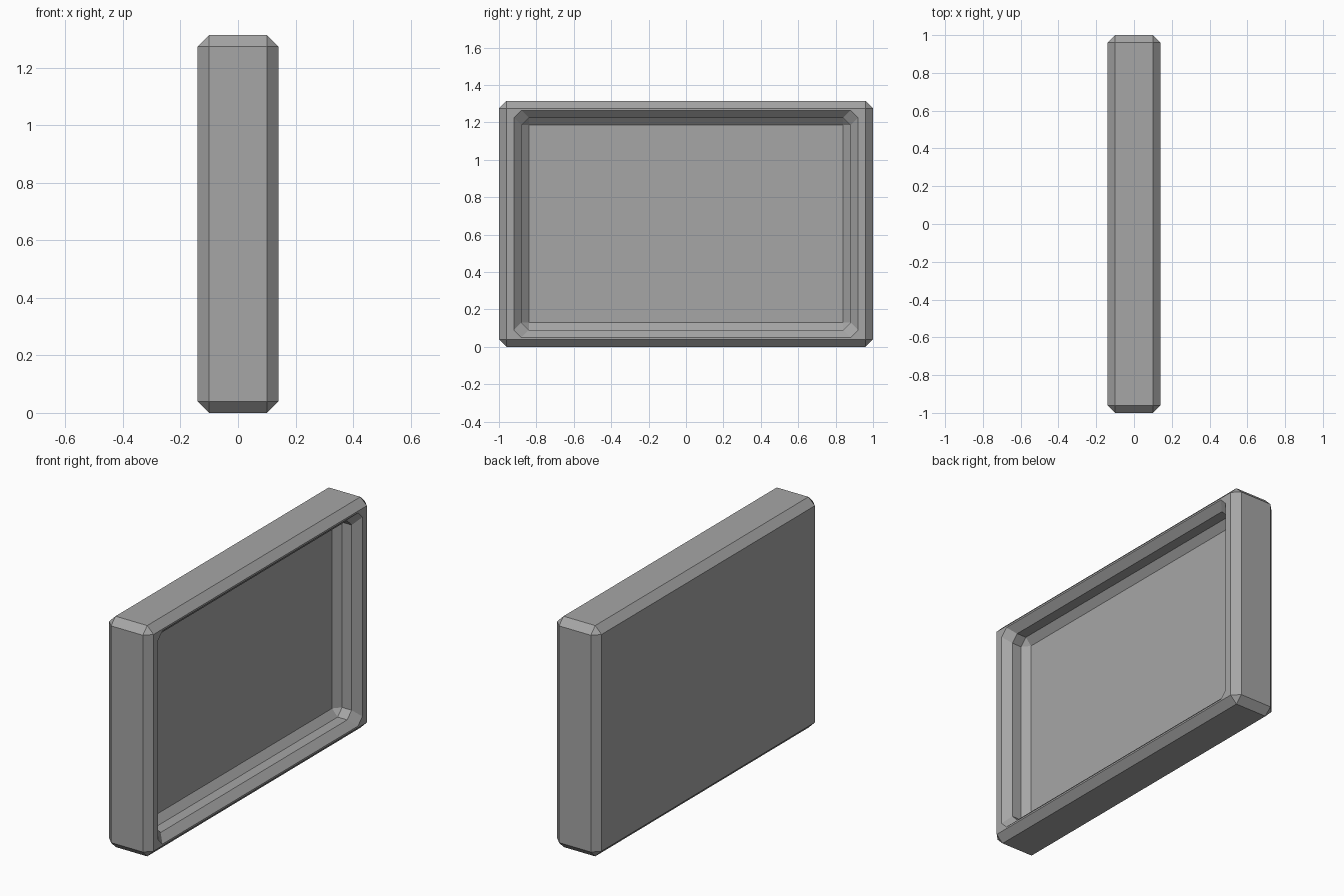
import bpy
import bmesh

cube = bpy.data.objects.get("Cube")
if cube:
    bpy.data.objects.remove(cube, do_unlink=True)

HALF_Y, HEIGHT = 1.0, 1.315
BEVEL = 0.04


def grey_material():
    mat = bpy.data.materials.new("mid grey")
    mat.use_nodes = True
    colour = (0.38, 0.38, 0.38, 1)
    mat.diffuse_color = colour
    mat.node_tree.nodes["Principled BSDF"].inputs["Base Color"].default_value = colour
    return mat


def ring(bm, x, inset_y, inset_z, cut):
    """Rectangle across the tray at depth x, with its corners cut off."""
    y, z = HALF_Y - inset_y, HEIGHT / 2 - inset_z
    outline = []
    for sy, sz, flip in ((1, 1, 0), (-1, 1, 1), (-1, -1, 0), (1, -1, 1)):
        pair = [(sy * y, sz * (z - cut)), (sy * (y - cut), sz * z)]
        outline += pair[::-1] if flip else pair
    return [bm.verts.new((x, a, b + HEIGHT / 2)) for a, b in outline]


bm = bmesh.new()
rings = [ring(bm, *r) for r in (
    # outer shell, from the closed back to the rim
    (-0.14, BEVEL, BEVEL, 0),
    (-0.10, 0, 0, BEVEL),
    (0.10, 0, 0, BEVEL),
    (0.14, BEVEL, BEVEL, 0),
    # recess: opening, flared lip, straight wall, floor
    (0.14, 0.08, 0.05, BEVEL),
    (0.10, 0.12, 0.09, BEVEL),
    (0.04, 0.12, 0.09, BEVEL),
    (0.005, 0.16, 0.13, 0),
)]
for lower, upper in zip(rings, rings[1:]):
    for i in range(len(lower)):
        j = (i + 1) % len(lower)
        bm.faces.new((lower[i], lower[j], upper[j], upper[i]))
bm.faces.new(rings[0][::-1])
bm.faces.new(rings[-1])

# Merge the doubled corners of the sharp rectangles
bmesh.ops.remove_doubles(bm, verts=bm.verts, dist=0.0005)
bmesh.ops.recalc_face_normals(bm, faces=bm.faces)

mesh = bpy.data.meshes.new("tray_panel")
bm.to_mesh(mesh)
bm.free()
mesh.materials.append(grey_material())
tray = bpy.data.objects.new("tray_panel", mesh)
bpy.context.collection.objects.link(tray)
